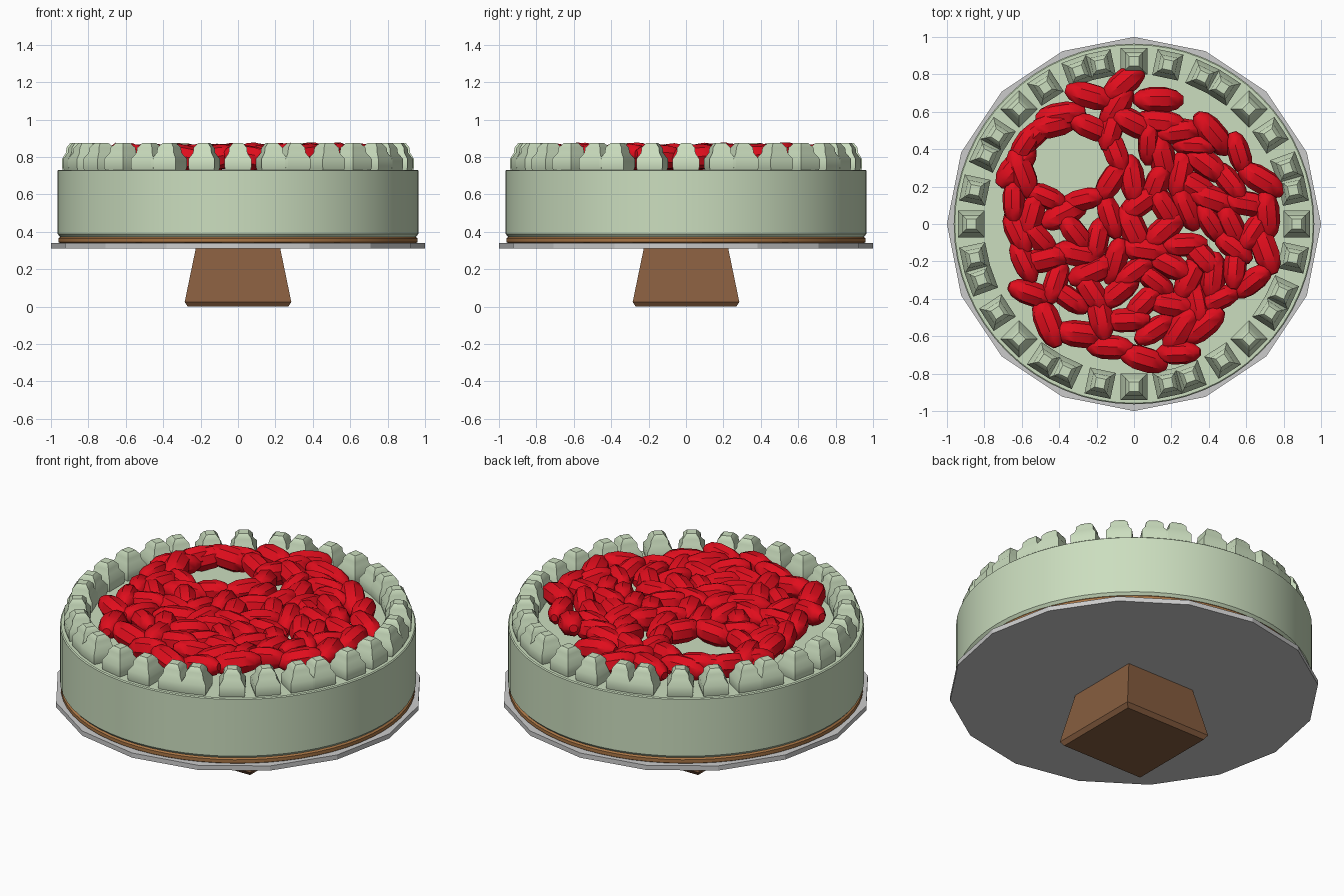
import bpy, bmesh, random
from math import sin, cos, pi, radians, sqrt, atan2, hypot
from mathutils import Matrix, Vector

if "Cube" in bpy.data.objects:
    bpy.data.objects.remove(bpy.data.objects["Cube"])

random.seed(11)


def material(name, rgb):
    m = bpy.data.materials.new(name)
    m.diffuse_color = (*rgb, 1)
    m.use_nodes = True
    m.node_tree.nodes["Principled BSDF"].inputs["Base Color"].default_value = m.diffuse_color
    return m


CREAM = material("pale_green_cream", (0.60, 0.73, 0.52))
CRUST = material("crust", (0.40, 0.18, 0.06))
WOOD = material("brown_wood", (0.24, 0.11, 0.05))
RED = material("red_fruit", (0.75, 0.004, 0.012))


def loft(bm, profile, n, matrix=Matrix(), turn=0.0):
    """Closed stack of n-sided rings from (radius, z) pairs."""
    rings = []
    for r, z in profile:
        rings.append([bm.verts.new(matrix @ Vector((
            r * cos(turn + 2 * pi * i / n), r * sin(turn + 2 * pi * i / n), z)))
            for i in range(n)])
    for a, b in zip(rings, rings[1:]):
        for i in range(n):
            j = (i + 1) % n
            bm.faces.new((a[i], a[j], b[j], b[i]))
    bm.faces.new(rings[0][::-1])
    bm.faces.new(rings[-1])


def finish(bm, name, mat=None, angle=30):
    bmesh.ops.recalc_face_normals(bm, faces=bm.faces)
    me = bpy.data.meshes.new(name)
    bm.to_mesh(me)
    bm.free()
    if angle:
        me.shade_smooth()
        me.set_sharp_from_angle(angle=radians(angle))
    if mat:
        me.materials.append(mat)
    ob = bpy.data.objects.new(name, me)
    bpy.context.collection.objects.link(ob)
    return ob


def lathe(name, profile, n, mat=None, angle=30, turn=0.0):
    bm = bmesh.new()
    loft(bm, profile, n, turn=turn)
    return finish(bm, name, mat, angle)


# Stand: square tapered foot and 16-sided plate
s = sqrt(2)
lathe("stand_foot", [(0.268 * s, 0), (0.285 * s, 0.025), (0.225 * s, 0.315)],
      4, WOOD, 0, pi / 4)
lathe("plate", [(1.0, 0.312), (1.0, 0.34)], 16, None, 0)

# Crust and cake body
lathe("crust", [(0.945, 0.335), (0.96, 0.345), (0.96, 0.365), (0.945, 0.378)], 64, CRUST)
lathe("cake", [(0.95, 0.372), (0.964, 0.388), (0.964, 0.727), (0.958, 0.732)], 64, CREAM)

# Piped cream dollops round the rim: groups of four repeated eight times
bm = bmesh.new()
dollop = [(0.066, 0.725), (0.071, 0.745), (0.071, 0.79), (0.05, 0.822),
          (0.047, 0.85), (0.026, 0.876)]
for k in range(8):
    for off in (0, 12, 20, 33):
        a = radians(45 * k + off)
        mtx = Matrix.Rotation(a, 4, 'Z') @ Matrix.Translation((0.87, 0, 0))
        loft(bm, [(r * s, z) for r, z in dollop], 4, mtx, pi / 4)
finish(bm, "cream_dollops", CREAM, 40)

# Fruit: irregular outline radius every 15 degrees, with one bare patch
OUTLINE = [.79, .82, .76, .77, .60, .73, .85, .82, .78, .80, .80, .75,
           .71, .70, .73, .80, .74, .74, .80, .83, .77, .66, .78, .80]
HOLE = Vector((-0.35, 0.33))


def outline(a):
    t = (a / radians(15)) % 24
    i = int(t) % 24
    return OUTLINE[i] + (OUTLINE[(i + 1) % 24] - OUTLINE[i]) * (t - int(t))


def hole_dist(x, y):
    return hypot((x - HOLE.x) / 0.25, (y - HOLE.y) / 0.20)


bm = bmesh.new()
fruit = [(0.022, -0.128), (0.05, -0.095), (0.066, -0.04),
         (0.066, 0.04), (0.05, 0.095), (0.022, 0.128)]


def add_fruit(x, y, yaw):
    k = random.uniform(0.9, 1.1)
    mtx = (Matrix.Translation((x, y, random.uniform(0.795, 0.808)))
           @ Matrix.Rotation(yaw, 4, 'Z')
           @ Matrix.Rotation(pi / 2 + random.uniform(-0.22, 0.22), 4, 'Y')
           @ Matrix.Diagonal((1.0, k, k, 1)))
    loft(bm, fruit, 8, mtx, random.uniform(0, pi / 4))


spots = []
# fruit hugging the bare patch
for i in range(8):
    a = 2 * pi * i / 8 + 0.3
    x, y = HOLE.x + 0.26 * cos(a), HOLE.y + 0.21 * sin(a)
    spots.append((x, y))
    add_fruit(x, y, atan2(0.21 * cos(a), -0.26 * sin(a)))
# fruit along the outer edge
for i in range(24):
    a = radians(15 * i + 4)
    r = outline(a) - 0.085
    x, y = r * cos(a), r * sin(a)
    if hole_dist(x, y) > 1:
        spots.append((x, y))
        add_fruit(x, y, a + pi / 2 + random.uniform(-0.7, 0.7))
# scattered fill
for _ in range(6000):
    x, y = random.uniform(-.8, .8), random.uniform(-.8, .8)
    if hypot(x, y) > outline(atan2(y, x)) - 0.12 or hole_dist(x, y) < 1.1:
        continue
    if all(hypot(x - p, y - q) > 0.108 for p, q in spots):
        spots.append((x, y))
        add_fruit(x, y, random.uniform(0, pi))
finish(bm, "fruit_topping", RED, 40)
